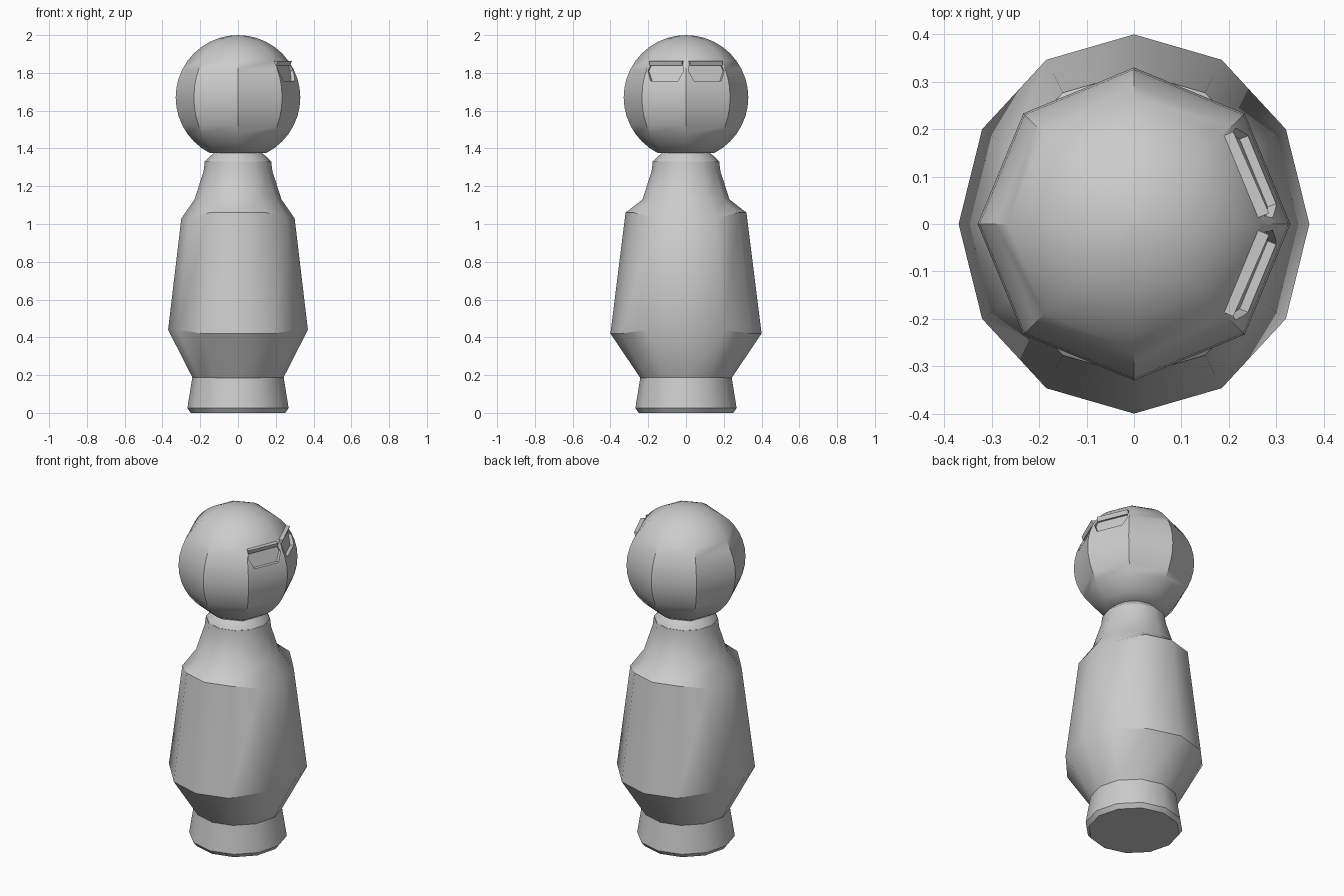
import bpy, bmesh, math

if "Cube" in bpy.data.objects:
    bpy.data.objects.remove(bpy.data.objects["Cube"])

grey = bpy.data.materials.new("light grey")
grey.use_nodes = True
grey.diffuse_color = (0.6, 0.6, 0.6, 1)
grey.node_tree.nodes["Principled BSDF"].inputs["Base Color"].default_value = (0.6, 0.6, 0.6, 1)


def make(name, rings, closed=True):
    """Skin a list of equal-length point rings, capping both ends."""
    bm = bmesh.new()
    loops = [[bm.verts.new(p) for p in ring] for ring in rings]
    n = len(loops[0])
    for a, b in zip(loops, loops[1:]):
        for i in range(n):
            j = (i + 1) % n
            bm.faces.new((a[i], a[j], b[j], b[i]))
    bm.faces.new(loops[0][::-1])
    bm.faces.new(loops[-1])
    bmesh.ops.recalc_face_normals(bm, faces=bm.faces)
    mesh = bpy.data.meshes.new(name)
    bm.to_mesh(mesh)
    bm.free()
    mesh.materials.append(grey)
    ob = bpy.data.objects.new(name, mesh)
    bpy.context.collection.objects.link(ob)
    return ob


def oval(rx, ry, zx, zy, n=12):
    """Ring whose y ends sit at zy and whose x ends sit at zx."""
    pts = []
    for i in range(n):
        a = math.tau * i / n
        pts.append((rx * math.cos(a), ry * math.sin(a), zy if abs(math.sin(a)) > 0.8 else zx))
    return pts


def smooth(ob, degrees):
    bpy.ops.object.select_all(action="DESELECT")
    ob.select_set(True)
    bpy.context.view_layer.objects.active = ob
    bpy.ops.object.shade_smooth_by_angle(angle=math.radians(degrees))


def circle(r, z, n=12):
    return oval(r, r, z, z, n)


# Foot with a bevelled sole
foot = make("foot", [circle(0.25, 0), circle(0.268, 0.025), circle(0.24, 0.2)])
smooth(foot, 35)

# Body with flat side panels
body = make("body", [
    circle(0.235, 0.175), oval(0.37, 0.4, 0.44, 0.42), oval(0.3, 0.32, 1.03, 1.06),
    circle(0.23, 1.13), circle(0.182, 1.28), circle(0.176, 1.33)])
smooth(body, 35)

# Neck collar
collar = make("collar", [circle(0.176, 1.325), circle(0.172, 1.335), circle(0.13, 1.375)])
smooth(collar, 35)

# Eight-sided ball head
R, CZ = 0.33, 1.67
rings = []
for k in range(1, 20):
    lat = math.radians(-90 + 9 * k)
    if lat > math.radians(-69):
        rings.append(circle(R * math.cos(lat), CZ + R * math.sin(lat), 8))
rings.append(circle(0.002, CZ + R, 8))
head = make("head", rings)

# Eye recesses cut into the two front facets, each with a brow above
shape = [(-0.10, 1.81), (-0.09, 1.838), (0.095, 1.838), (0.105, 1.81), (0.08, 1.757), (-0.075, 1.757)]
c, s = math.cos(math.pi / 8), math.sin(math.pi / 8)


def on_facet(n, t, z, side):
    return (n * c - t * s, side * (n * s + t * c), z)


for side, label in ((1, "left"), (-1, "right")):
    floor = [on_facet(0.25 + (1.838 - z) * 0.3, t, z, side) for t, z in shape]
    front = [on_facet(0.4, t, z, side) for t, z in shape]
    cutter = make(label + "_eye_cutter", [floor, front])
    cutter.hide_render = True
    cutter.hide_viewport = False
    cut = head.modifiers.new("eye", "BOOLEAN")
    cut.operation = "DIFFERENCE"
    cut.solver = "EXACT"
    cut.object = cutter
    bpy.ops.object.select_all(action="DESELECT")
    bpy.context.view_layer.objects.active = head
    bpy.ops.object.modifier_apply(modifier="eye")
    bpy.data.objects.remove(cutter)
    # Brow: a wedge that leans outward towards its top edge
    ends = []
    for t, lip in ((-0.088, 0.272), (0.1, 0.268)):
        ends.append([on_facet(n, t, z, side)
                     for n, z in ((0.23, 1.838), (0.262, 1.838), (lip, 1.862), (0.23, 1.864))])
    make(label + "_brow", ends)

smooth(head, 37)
